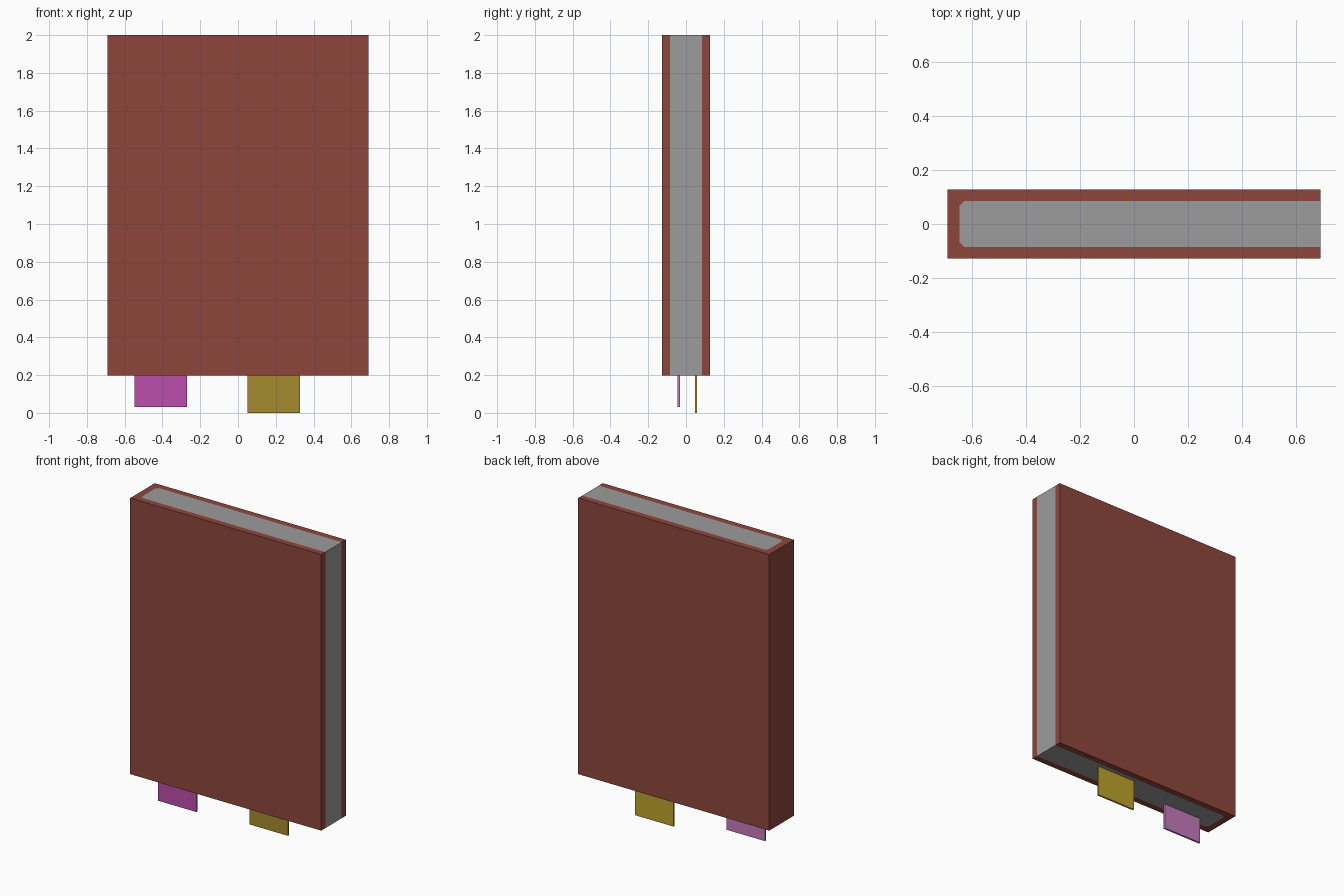
import bpy
import bmesh

if "Cube" in bpy.data.objects:
    bpy.data.objects.remove(bpy.data.objects["Cube"])


def material(name, srgb):
    m = bpy.data.materials.new(name)
    lin = [((c / 255 + 0.055) / 1.055) ** 2.4 for c in srgb]
    m.diffuse_color = (*lin, 1)
    m.use_nodes = True
    m.node_tree.nodes["Principled BSDF"].inputs["Base Color"].default_value = m.diffuse_color
    return m


def extrude_profile(name, points, z0, z1, mats):
    """Extrude a flat xy outline from z0 up to z1."""
    bm = bmesh.new()
    face = bm.faces.new([bm.verts.new((x, y, z0)) for x, y in points])
    ext = bmesh.ops.extrude_face_region(bm, geom=[face])
    top = [v for v in ext["geom"] if isinstance(v, bmesh.types.BMVert)]
    bmesh.ops.translate(bm, verts=top, vec=(0, 0, z1 - z0))
    bmesh.ops.recalc_face_normals(bm, faces=bm.faces)
    # A second material goes on the front-facing faces
    if len(mats) > 1:
        for f in bm.faces:
            f.material_index = 1 if f.normal.y < -0.5 else 0
    mesh = bpy.data.meshes.new(name)
    bm.to_mesh(mesh)
    bm.free()
    for m in mats:
        mesh.materials.append(m)
    obj = bpy.data.objects.new(name, mesh)
    bpy.context.collection.objects.link(obj)
    return obj


brown = material("red brown cover", (141, 70, 60))
grey = material("grey paper", (156, 156, 156))
pink = material("deep pink", (188, 78, 173))
pale_pink = material("pale pink", (198, 122, 188))
gold = material("dark gold", (164, 138, 47))
pale_gold = material("light gold", (189, 163, 44))

HW, HD = 0.69, 0.127        # half width and half thickness of the cover
PX, PD, C = -0.645, 0.085, 0.017  # page block spine edge, half thickness, bevel
Z0, Z1 = 0.197, 2.0

# Page outline round the spine side, shared by the pages and cover
inner = [(HW, -PD), (PX + C, -PD), (PX, -PD + C),
         (PX, PD - C), (PX + C, PD), (HW, PD)]
extrude_profile("pages", inner, Z0, Z1, [grey])

# C-shaped cover wrapping the pages
outer = [(HW, HD), (-HW, HD), (-HW, -HD), (HW, -HD)]
extrude_profile("cover", inner + outer, Z0, Z1, [brown])

# Page marker tabs hanging below the pages
for name, x0, x1, y, z, mats in (
        ("pink_tab", -0.547, -0.27, -0.038, 0.03, [pale_pink, pink]),
        ("gold_tab", 0.05, 0.328, 0.053, 0.0, [pale_gold, gold])):
    t = 0.006
    extrude_profile(name, [(x0, y - t), (x1, y - t), (x1, y + t), (x0, y + t)],
                    z, Z0 + 0.02, mats)
